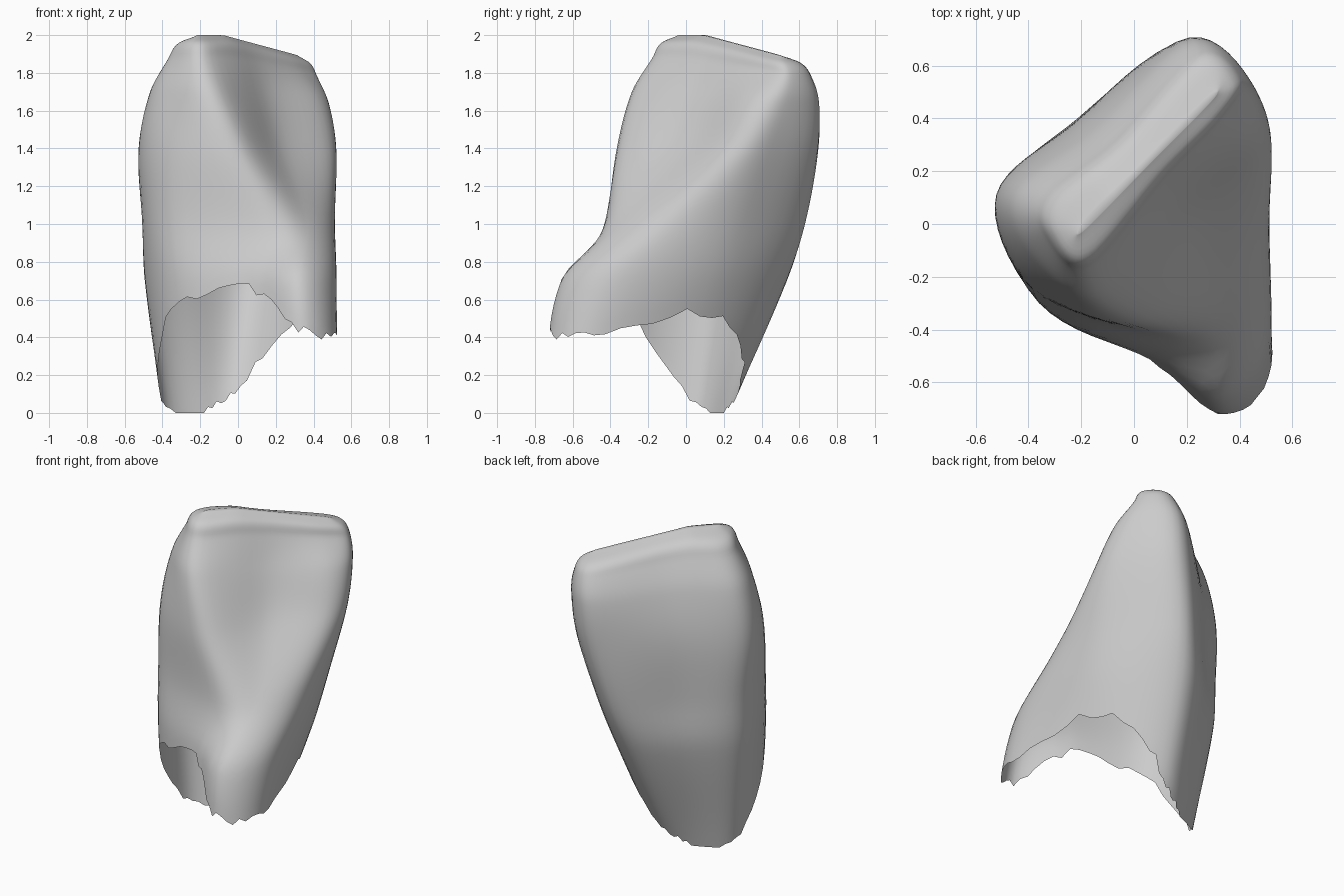
import bpy
import bmesh
import random
from mathutils import Vector

random.seed(4)

if "Cube" in bpy.data.objects:
    bpy.data.objects.remove(bpy.data.objects["Cube"], do_unlink=True)

SIDES_PER_SPAN = 8
ROWS = 48

# Horizontal sections of the crown, keyed by height. Each runs round the outline:
# outer face, left corner, left wall, left ridge, hollow, right ridge, right wall, right corner
SECTIONS = {
    0: [(-.18, .2), (-.39, .05), (-.33, -.3), (.06, -.55), (.38, -.75), (.53, -.55), (.2, .05), (0, .22)],
    .7: [(-.25, .36), (-.49, .1), (-.36, -.3), (.06, -.51), (.34, -.66), (.52, -.4), (.41, .18), (.08, .53)],
    1: [(-.23, .38), (-.5, .12), (-.38, -.26), (.14, -.43), (.38, -.34), (.51, -.08), (.44, .3), (.13, .63)],
    1.4: [(-.22, .38), (-.52, .11), (-.39, -.22), (0, -.36), (.24, -.03), (.5, .22), (.47, .45), (.2, .7)],
    1.7: [(-.15, .36), (-.45, .12), (-.39, -.12), (-.12, -.28), (.16, .1), (.44, .34), (.45, .53), (.22, .7)],
    1.88: [(-.08, .32), (-.34, .11), (-.34, -.05), (-.17, -.17), (.12, .17), (.35, .41), (.41, .55), (.24, .65)],
}
# Height of the broken lower rim below each outline point
RIM = [.02, .04, .53, .66, .43, .41, .53, .15]
# The biting edge runs diagonally through this point
EDGE_MIDDLE = Vector((.05, .23))
EDGE_DIRECTION = Vector((1, 1)).normalized()


def closed_spline(points, steps):
    """Smooth closed loop through the points."""
    count = len(points)
    loop = []
    for i in range(count):
        a, b, c, d = (points[(i + k) % count] for k in (-1, 0, 1, 2))
        for s in range(steps):
            f = s / steps
            loop.append(b + (c - a) * (f / 2)
                        + (a * 2 - b * 5 + c * 4 - d) * (f * f / 2)
                        + (b * 3 - a - c * 3 + d) * (f ** 3 / 2))
    return loop


def thin_to_edge(loop, thickness):
    """Flatten a loop toward the line of the biting edge."""
    thinned = []
    for point in loop:
        offset = point - EDGE_MIDDLE
        along = EDGE_DIRECTION * offset.dot(EDGE_DIRECTION)
        length = .75 + .25 * thickness
        thinned.append(EDGE_MIDDLE + along * length + (offset - along) * thickness)
    return thinned


def along_height(keys, values, height):
    """Smooth interpolation of section points between uneven heights."""
    last = len(keys) - 1
    i = max(k for k in range(last) if keys[k] <= height or k == 0)
    gap = keys[i + 1] - keys[i]
    f = (height - keys[i]) / gap

    def slope(k):
        low, high = max(k - 1, 0), min(k + 1, last)
        return (values[high] - values[low]) / (keys[high] - keys[low])

    blend = f * f * (3 - 2 * f)
    return (values[i].lerp(values[i + 1], blend)
            + slope(i) * (gap * f * (1 - f) ** 2)
            - slope(i + 1) * (gap * f * f * (1 - f)))


def place(point, height):
    """Lower the biting edge toward its right end."""
    across = max(0, point.x * .74 + point.y * .67)
    tilt = .19 * max(0, (height - 1.2) / .8) ** 2
    return (point.x, point.y, height - tilt * across)


heights = list(SECTIONS)
loops = [closed_spline([Vector(p) for p in ring], SIDES_PER_SPAN)
         for ring in SECTIONS.values()]

# Rounded top: thin the highest section down to the crest
shoulder = loops[-1]
for height, thickness in ((1.96, .7), (2, .08)):
    heights.append(height)
    loops.append(thin_to_edge(shoulder, thickness))

columns = [list(column) for column in zip(*loops)]
rim = [v.x for v in closed_spline([Vector((z, 0)) for z in RIM], SIDES_PER_SPAN)]
rim = [max(0, z + random.uniform(-.03, .03)) for z in rim]
rim[0] = 0

# Open crown shell, lofted from the ragged rim up to the biting edge
bm = bmesh.new()
grid = []
for row in range(ROWS + 1):
    rise = 1 - (1 - row / ROWS) ** 1.8
    verts = []
    for column, base in zip(columns, rim):
        height = base + (heights[-1] - base) * rise
        point = along_height(heights, column, height)
        verts.append(bm.verts.new(place(point, height)))
    grid.append(verts)

count = len(rim)
for low, high in zip(grid, grid[1:]):
    for j in range(count):
        k = (j + 1) % count
        bm.faces.new((low[j], low[k], high[k], high[j]))

# Narrow strip closing the crest of the biting edge
crest = bm.faces.new(grid[-1])
bmesh.ops.triangulate(bm, faces=[crest])

mesh = bpy.data.meshes.new("tooth_crown")
bm.to_mesh(mesh)
bm.free()
crown = bpy.data.objects.new("tooth_crown", mesh)
bpy.context.collection.objects.link(crown)

# Plain grey surface
grey = bpy.data.materials.new("plain_grey")
grey.use_nodes = True
colour = (.6, .6, .6, 1)
grey.diffuse_color = colour
grey.node_tree.nodes["Principled BSDF"].inputs["Base Color"].default_value = colour
mesh.materials.append(grey)

bpy.context.view_layer.objects.active = crown
crown.select_set(True)
bpy.ops.object.shade_smooth_by_angle(angle=1.2)
